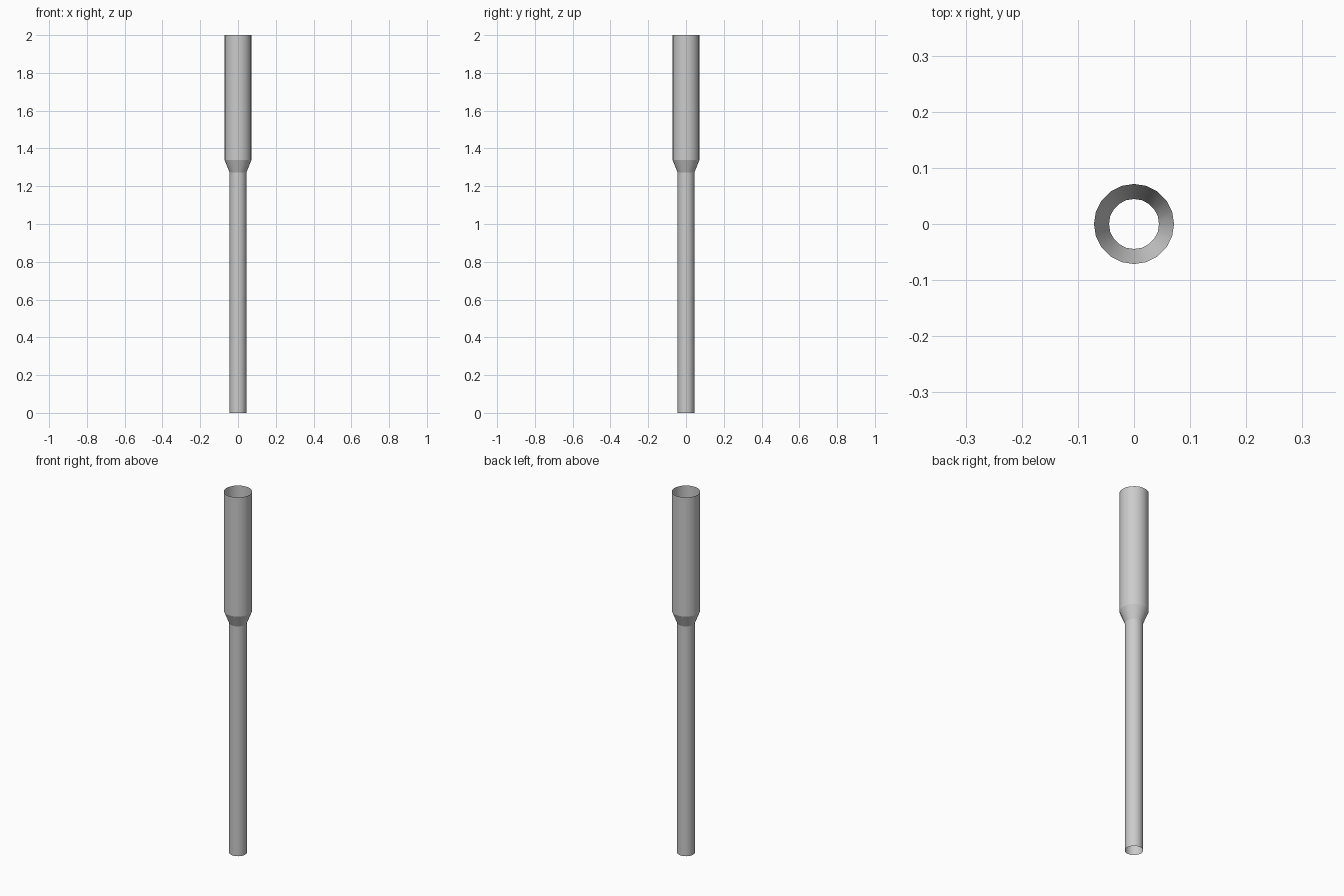
import bpy, bmesh
from math import cos, sin, tau, radians

if "Cube" in bpy.data.objects:
    bpy.data.objects.remove(bpy.data.objects["Cube"])

SIDES = 20
# (radius, height): narrow pipe, flared collar, wide socket
PROFILE = [(0.0446, 0.0), (0.0446, 1.273), (0.0714, 1.34), (0.0714, 2.0)]

# Open thin-walled tube lofted through rings
bm = bmesh.new()
rings = [[bm.verts.new((r * cos(tau * i / SIDES), r * sin(tau * i / SIDES), z))
          for i in range(SIDES)] for r, z in PROFILE]
for low, high in zip(rings, rings[1:]):
    for i in range(SIDES):
        j = (i + 1) % SIDES
        bm.faces.new((low[i], low[j], high[j], high[i]))

mesh = bpy.data.meshes.new("stepped_pipe")
bm.to_mesh(mesh)
bm.free()
pipe = bpy.data.objects.new("stepped_pipe", mesh)
bpy.context.collection.objects.link(pipe)

# Smooth around the tube, crisp at the collar
bpy.context.view_layer.objects.active = pipe
pipe.select_set(True)
bpy.ops.object.shade_smooth_by_angle(angle=radians(20))
